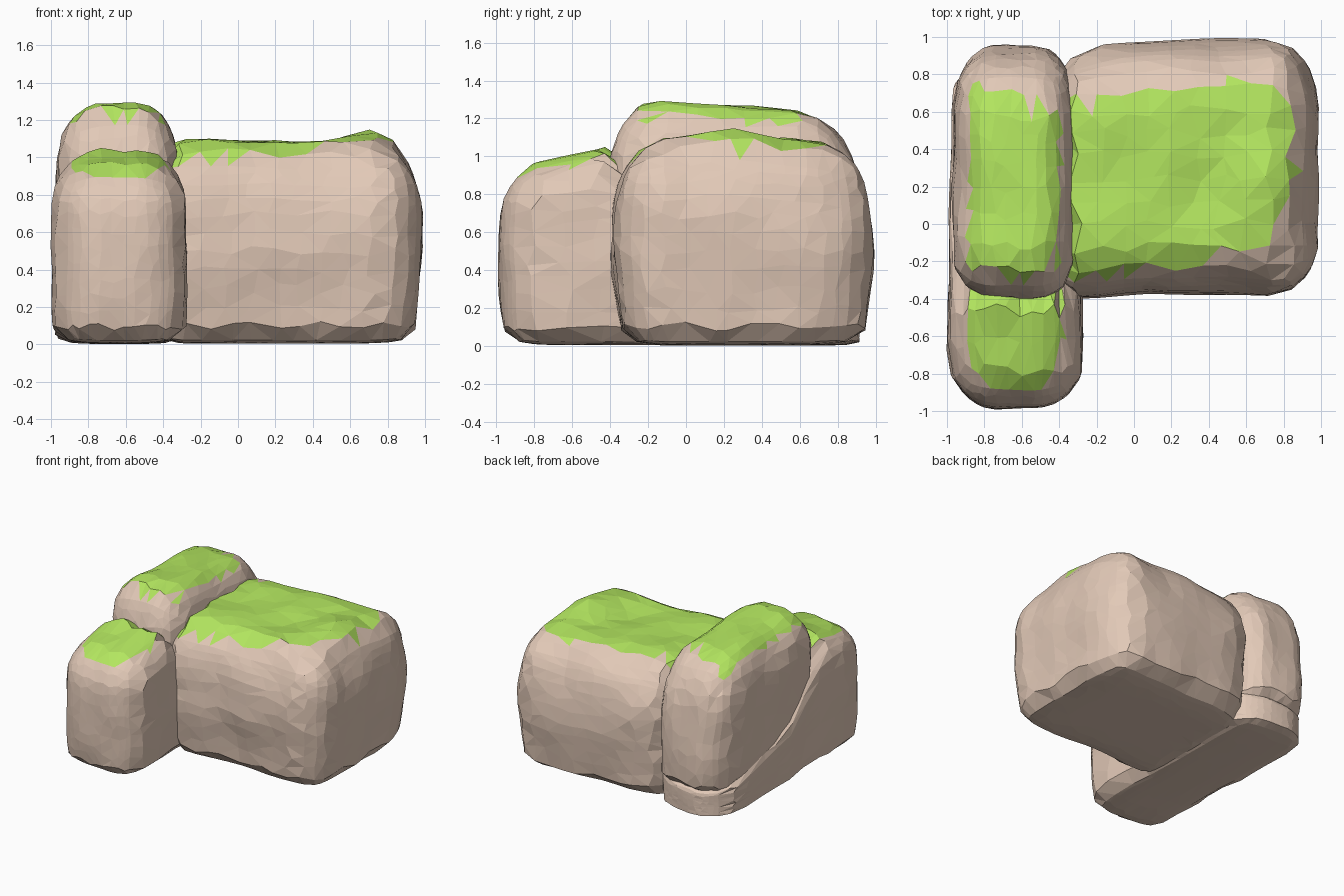
import bpy, bmesh, random
from mathutils import Vector, noise

if "Cube" in bpy.data.objects:
    bpy.data.objects.remove(bpy.data.objects["Cube"])

random.seed(4)


def material(name, rgb):
    m = bpy.data.materials.new(name)
    m.diffuse_color = (*rgb, 1)
    m.use_nodes = True
    m.node_tree.nodes["Principled BSDF"].inputs["Base Color"].default_value = m.diffuse_color
    return m


STONE = material("tan stone", (0.76, 0.585, 0.475))
MOSS = material("green moss", (0.45, 0.79, 0.115))


def lerp_table(t, pts):
    if t <= pts[0][0]:
        return pts[0][1]
    for (a, va), (b, vb) in zip(pts, pts[1:]):
        if t <= b:
            return va + (vb - va) * (t - a) / (b - a)
    return pts[-1][1]


def rounded(u, lo, hi, radii):
    """Map a point of the unit cube (-1..1) onto a box with its own radius on each side."""
    c, d, r = [0] * 3, [0] * 3, [1] * 3
    for i in range(3):
        p = lo[i] + (hi[i] - lo[i]) * (u[i] + 1) / 2
        rl, rh = radii[i]
        c[i] = min(max(p, lo[i] + rl), hi[i] - rh)
        r[i] = rl if p < c[i] else rh
        d[i] = (p - c[i]) / r[i]
    d = Vector(d)
    if d.length > 1e-6:
        d *= max(abs(k) for k in d) / d.length
    return Vector([c[i] + d[i] * r[i] for i in range(3)])


def rock(name, lo, hi, radii, shape, mossy, cuts=8, rough=0.025):
    bm = bmesh.new()
    bmesh.ops.create_cube(bm, size=2)
    bmesh.ops.subdivide_edges(bm, edges=bm.edges[:], cuts=cuts, use_grid_fill=True)
    step = 2 / (cuts + 1)
    for v in bm.verts:
        # irregular facets: shuffle the grid along each side
        u = Vector([k if abs(k) > 0.99 else k + random.uniform(-.25, .25) * step for k in v.co])
        p = shape(rounded(u, lo, hi, radii))
        n = noise.noise_vector(p * 3.4 + Vector(lo) * 5) * rough
        if p.z < 0.12:
            n.z = 0
        v.co = p + n
    bmesh.ops.triangulate(bm, faces=bm.faces[:], quad_method='SHORT_EDGE')
    bm.normal_update()
    for f in bm.faces:
        f.material_index = int(f.normal.z > 0.4 and mossy(f.calc_center_median()))
    me = bpy.data.meshes.new(name)
    bm.to_mesh(me)
    bm.free()
    me.materials.append(STONE)
    me.materials.append(MOSS)
    ob = bpy.data.objects.new(name, me)
    bpy.context.collection.objects.link(ob)


# wide block on the right: raised outer corner, shallow dip on top, slightly drawn-in foot
def block_shape(p):
    if p.z > 0.6:
        k = (p.z - 0.6) / 0.5
        p.z += k * (0.065 * max(0, 1 - (Vector((p.x - .72, p.y - .2)).length / .35))
                    - 0.03 * max(0, 1 - (Vector((p.x - .4, p.y - .2)).length / .25)))
    foot = max(0, .5 - p.z) / .5
    p.y = .3 + (p.y - .3) * (1 - .08 * foot)
    p.x = .2 + (p.x - .2) * (1 - .06 * foot)
    # the back left corner is swept in, the front face runs slightly oblique
    if p.y > .3:
        p.y -= (p.y - .3) / .68 * lerp_table(p.x, [(-.45, .12), (-.15, .03), (.3, 0)])
    else:
        p.y -= (.3 - p.y) / .68 * lerp_table(p.x, [(-.4, .035), (.1, -.01), (.9, 0)])
    return p


def block_moss(c):
    front = lerp_table(c.x, [(-.3, -.30), (.1, -.23), (.45, -.18), (.75, -.06), (.86, .2)])
    back = lerp_table(c.x, [(-.28, .65), (.3, .71), (.5, .77), (.78, .72), (.86, .5)])
    return c.z > .95 and c.x < .86 and front < c.y < back


rock("wide_block_rock", (-.45, -.375, 0.005), (.985, .985, 1.085),
     ((.15, .26), (.28, .36), (.06, .46)), block_shape, block_moss, cuts=10)


# front left rock, its tail running low under the tall rock
TAIL = [(-.98, .95), (-.8, .975), (-.6, 1.0), (-.4, 1.05), (.1, .55), (.9, .26)]


def front_shape(p):
    waist = 1 - .05 * ((p.z - .55) / .5) ** 2
    p.z *= lerp_table(p.y, TAIL)
    half = waist * lerp_table(p.y, [(-.5, 1), (-.2, .96), (.4, .95), (.92, .9)])
    p.x = -.635 + (p.x + .635) * half
    p.y = -.3 + (p.y + .3) * (waist if p.y < -.3 else 1)
    return p


def front_moss(c):
    edge = lerp_table(c.x, [(-.87, -.8), (-.65, -.9), (-.5, -.87), (-.38, -.68)])
    return c.z > .9 and -.88 < c.x < -.38 and edge < c.y < -.3


rock("front_left_rock", (-1, -.985, 0.005), (-.27, .91, 1),
     ((.28, .28), (.27, .24), (.06, .25)), front_shape, front_moss, cuts=10, rough=.02)


# tall long rock leaning on the tail, its back sloping forward towards the top
def tall_shape(p):
    if p.y > .2 and p.z > .5:
        p.y -= .12 * (p.y - .2) / .75 * ((p.z - .5) / .77) ** 1.5
    p.z += lerp_table(p.y, [(-.4, 0), (-.13, .02), (.1, 0), (.4, -.01), (.7, -.03)]) * (p.z > 1)
    return p


def tall_moss(c):
    back = lerp_table(c.x, [(-.85, .74), (-.42, .6)])
    front = lerp_table(c.x, [(-.8, -.25), (-.55, -.3), (-.45, -.2)])
    return c.z > 1.08 and -.88 < c.x < -.4 and front < c.y < back


rock("tall_left_rock", (-.965, -.4, .15), (-.312, .955, 1.27),
     ((.24, .22), (.24, .34), (.13, .35)), tall_shape, tall_moss, cuts=8, rough=.02)
